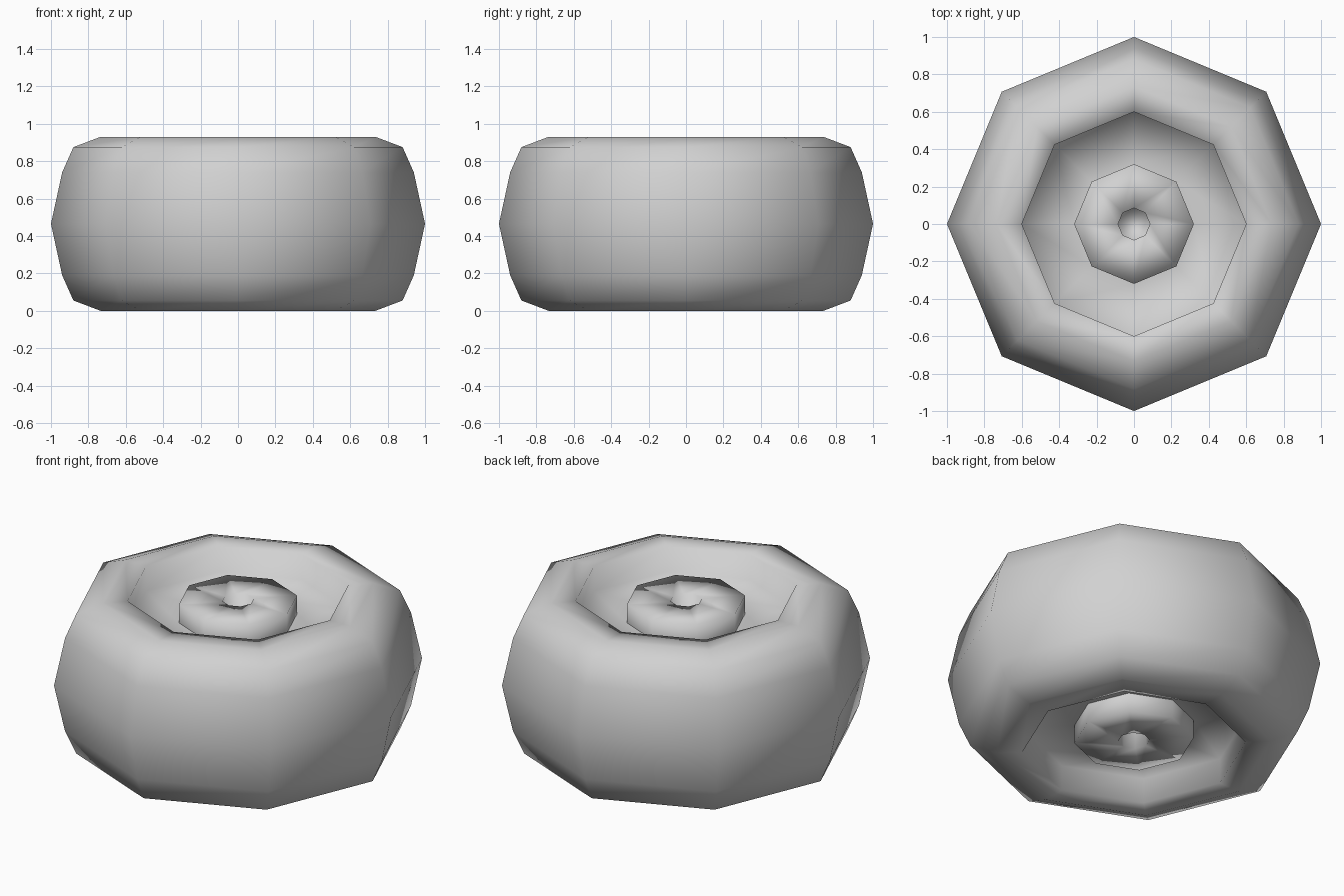
import bpy, bmesh
from math import cos, sin, pi

SIDES = 8
HEIGHT = 0.93

default = bpy.data.objects.get("Cube")
if default:
    bpy.data.objects.remove(default)

grey = bpy.data.materials.new("plain grey")
grey.use_nodes = True
grey.diffuse_color = (0.64, 0.64, 0.64, 1)
grey.node_tree.nodes["Principled BSDF"].inputs["Base Color"].default_value = grey.diffuse_color


def lathe(name, upper, middle=(), caps=False):
    """Turn an upper half profile of (radius, z), mirrored below, round the z axis."""
    profile = list(upper) + list(middle) + [(r, HEIGHT - z) for r, z in reversed(upper)]
    bm = bmesh.new()
    rings = []
    for r, z in profile:
        angles = [2 * pi * k / SIDES for k in range(SIDES)]
        rings.append([bm.verts.new((r * cos(a), r * sin(a), z)) for a in angles])
    for top, low in zip(rings, rings[1:]):
        for k in range(SIDES):
            n = (k + 1) % SIDES
            bm.faces.new((low[k], low[n], top[n], top[k]))
    if caps:
        bm.faces.new(rings[0])
        bm.faces.new(reversed(rings[-1]))
    for face in bm.faces:
        face.smooth = True
    mesh = bpy.data.meshes.new(name)
    bm.to_mesh(mesh)
    bm.free()
    mesh.materials.append(grey)
    obj = bpy.data.objects.new(name, mesh)
    bpy.context.collection.objects.link(obj)
    return obj


# Tyre with its recessed side walls
lathe("tyre",
      [(0.32, 0.78), (0.6, 0.78), (0.6, HEIGHT), (0.735, HEIGHT), (0.88, 0.875), (0.94, 0.74)],
      middle=[(1.0, HEIGHT / 2)])

# Hub drum with an axle socket on each side
lathe("hub", [(0.085, 0.79), (0.085, 0.89), (0.32, 0.89), (0.32, 0.78)], caps=True)
